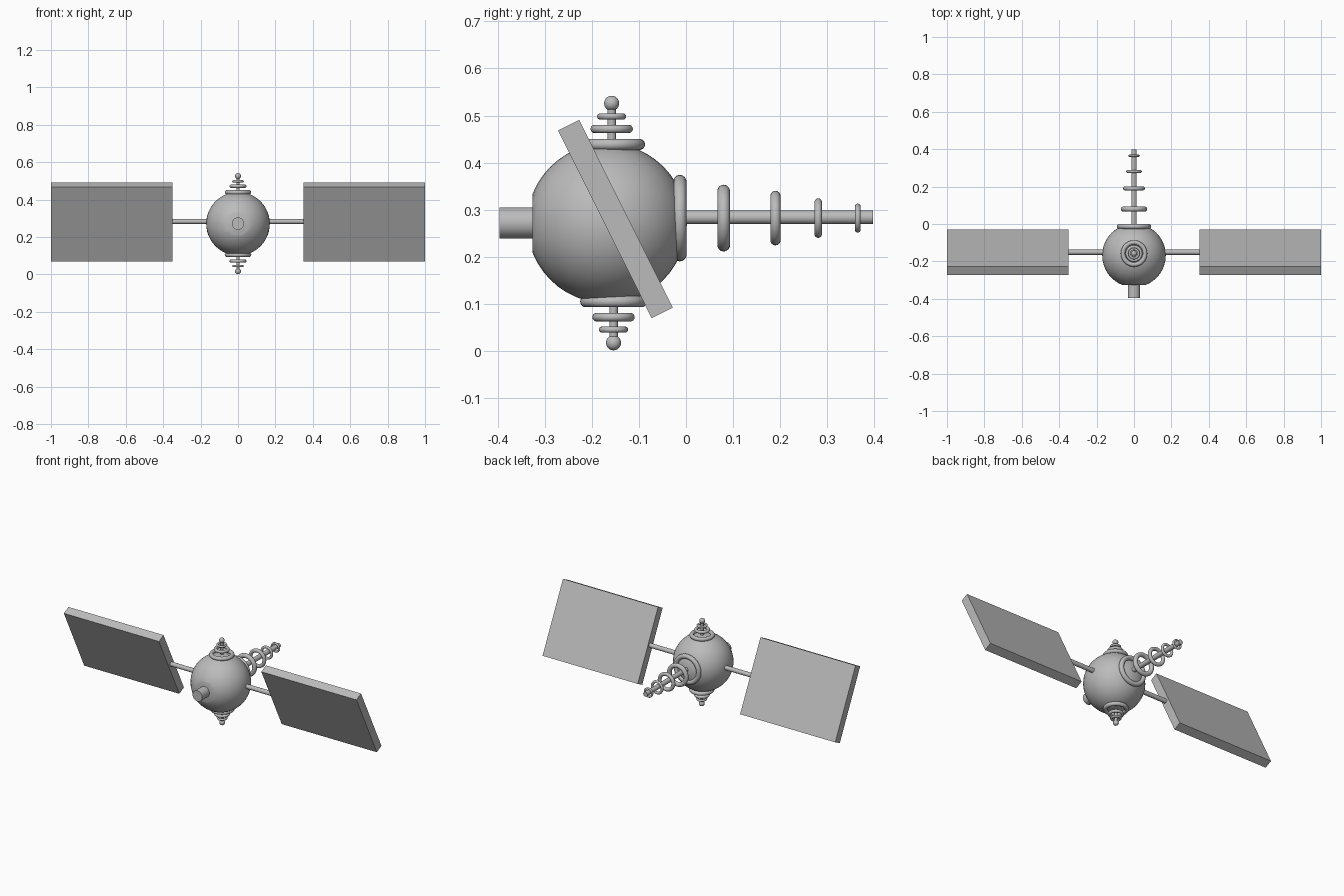
import bpy, bmesh, math
from mathutils import Vector

if "Cube" in bpy.data.objects:
    bpy.data.objects.remove(bpy.data.objects["Cube"])

grey = bpy.data.materials.new("light grey")
grey.diffuse_color = (0.5, 0.5, 0.5, 1)
grey.use_nodes = True
grey.node_tree.nodes["Principled BSDF"].inputs["Base Color"].default_value = grey.diffuse_color

AX = {'X': (0, math.pi / 2, 0), 'Y': (math.pi / 2, 0, 0), 'Z': (0, 0, 0)}


def finish(name, smooth=True):
    o = bpy.context.object
    o.name = name
    o.data.materials.append(grey)
    if smooth:
        bpy.ops.object.shade_smooth_by_angle(angle=math.radians(40))
    return o


def rod(name, a, b, r, axis):
    a, b = Vector(a), Vector(b)
    bpy.ops.mesh.primitive_cylinder_add(vertices=32, radius=r, depth=(b - a).length,
                                        location=(a + b) / 2, rotation=AX[axis])
    return finish(name)


def ring(name, loc, outer, minor, axis):
    bpy.ops.mesh.primitive_torus_add(major_radius=outer - minor, minor_radius=minor,
                                     major_segments=40, minor_segments=14,
                                     location=loc, rotation=AX[axis])
    return finish(name)


def ball(name, loc, r):
    bpy.ops.mesh.primitive_uv_sphere_add(segments=32, ring_count=16, radius=r, location=loc)
    return finish(name)


# spherical hull with a flat front face
bpy.ops.mesh.primitive_uv_sphere_add(segments=40, ring_count=24, radius=0.17,
                                     location=(0, -0.168, 0.271))
hull = bpy.context.object
bm = bmesh.new()
bm.from_mesh(hull.data)
cut = bmesh.ops.bisect_plane(bm, geom=bm.verts[:] + bm.edges[:] + bm.faces[:],
                             plane_co=(0, -0.158, 0), plane_no=(0, -1, 0), clear_outer=True)
edges = [e for e in cut['geom_cut'] if isinstance(e, bmesh.types.BMEdge)]
bmesh.ops.contextual_create(bm, geom=edges)
bmesh.ops.recalc_face_normals(bm, faces=bm.faces[:])
bm.to_mesh(hull.data)
bm.free()
finish("hull")

# front docking tube
rod("front_tube", (0, -0.396, 0.272), (0, -0.30, 0.272), 0.033, 'Y')

# long rear antenna with shrinking rings
rod("rear_rod", (0, -0.05, 0.285), (0, 0.397, 0.282), 0.0145, 'Y')
for i, (y, outer, minor) in enumerate([(-0.013, 0.092, 0.014), (0.08, 0.071, 0.0135),
                                       (0.19, 0.058, 0.011), (0.281, 0.042, 0.008),
                                       (0.365, 0.031, 0.006)]):
    ring(f"rear_ring_{i}", (0, y, 0.282), outer, minor, 'Y')

# short antennas above and below
for side, s in (("top", 1), ("bottom", -1)):
    cy, cz = -0.156 - 0.002 * s, 0.2715
    rod(side + "_rod", (0, cy, cz + s * 0.14), (0, cy, cz + s * 0.25), 0.009, 'Z')
    for i, (dz, outer, minor) in enumerate([(0.167, 0.071, 0.012), (0.2, 0.045, 0.009),
                                            (0.2265, 0.031, 0.0065)]):
        ring(f"{side}_ring_{i}", (0, cy, cz + s * dz), outer, minor, 'Z')
    ball(side + "_ball", (0, cy, cz + s * 0.2545), 0.016)

# tilted panels on side arms
for side, s in (("right", 1), ("left", -1)):
    rod(side + "_arm", (s * 0.14, -0.151, 0.283), (s * 0.37, -0.151, 0.283), 0.0135, 'X')
    bpy.ops.mesh.primitive_cube_add(size=1, location=(s * 0.675, -0.15, 0.28),
                                    rotation=(math.radians(26.5), 0, 0))
    bpy.context.object.scale = (0.65, 0.05, 0.446)
    finish(side + "_panel", smooth=False)
